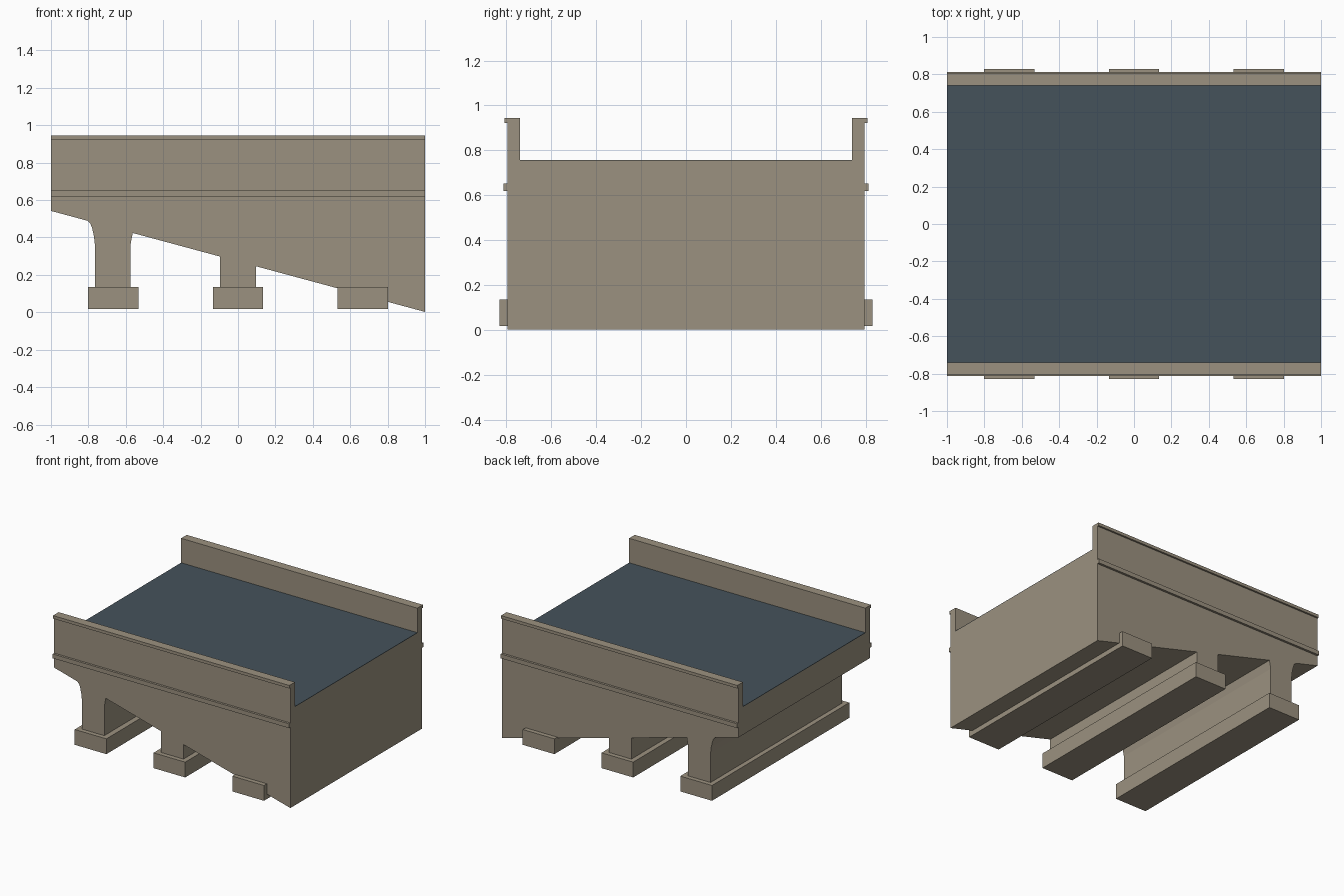
import bpy, bmesh

if "Cube" in bpy.data.objects:
    bpy.data.objects.remove(bpy.data.objects["Cube"])


def material(name, rgb):
    m = bpy.data.materials.new(name)
    m.diffuse_color = (*rgb, 1)
    m.use_nodes = True
    m.node_tree.nodes["Principled BSDF"].inputs["Base Color"].default_value = m.diffuse_color
    return m


stone = material("tan_stone", (0.33, 0.285, 0.215))
asphalt = material("blue_grey_asphalt", (0.06, 0.085, 0.105))


def extrude_profile(name, points, start, end, axis, mat):
    """Closed profile extruded along x (points are y,z) or y (points are x,z)."""
    bm = bmesh.new()

    def place(p, t):
        return (t, p[0], p[1]) if axis == "x" else (p[0], t, p[1])

    a = [bm.verts.new(place(p, start)) for p in points]
    b = [bm.verts.new(place(p, end)) for p in points]
    bm.faces.new(a)
    bm.faces.new(b)
    for i in range(len(points)):
        j = (i + 1) % len(points)
        bm.faces.new((a[i], a[j], b[j], b[i]))
    bmesh.ops.recalc_face_normals(bm, faces=bm.faces)
    mesh = bpy.data.meshes.new(name)
    bm.to_mesh(mesh)
    bm.free()
    mesh.materials.append(mat)
    obj = bpy.data.objects.new(name, mesh)
    bpy.context.collection.objects.link(obj)
    return obj


def rect(u0, u1, v0, v1):
    return [(u0, v0), (u1, v0), (u1, v1), (u0, v1)]


def soffit(x):
    """Height of the sloping underside."""
    return 0.272 - 0.27 * x


DECK = 0.755
FOOT_TOP = 0.135

# Main body with sloping underside and two pier walls, haunched at the tall one
body = [
    (-1, DECK), (-1, soffit(-1)), (-0.805, soffit(-0.805)),
    (-0.79, 0.475), (-0.78, 0.45), (-0.77, 0.405), (-0.765, 0.36),
    (-0.765, FOOT_TOP), (-0.575, FOOT_TOP), (-0.575, 0.36),
    (-0.563, soffit(-0.563)), (-0.095, soffit(-0.095)),
    (-0.095, FOOT_TOP), (0.095, FOOT_TOP), (0.095, soffit(0.095)),
    (1, 0.002), (1, DECK),
]
extrude_profile("bridge_body", body, -0.795, 0.795, "y", stone)

# Footings running across the full width
for i, x in enumerate((-0.667, 0, 0.667)):
    extrude_profile(f"footing_{i + 1}", rect(x - 0.134, x + 0.134, 0.018, FOOT_TOP),
                    -0.83, 0.83, "y", stone)

# Parapets with a coping lip, and a string course along each side
for side, s in (("front", -1), ("back", 1)):
    parapet = [(0.74, DECK), (0.74, 0.945), (0.808, 0.945),
               (0.808, 0.922), (0.795, 0.922), (0.795, DECK)]
    extrude_profile(f"{side}_parapet", [(s * y, z) for y, z in parapet], -1, 1, "x", stone)
    extrude_profile(f"{side}_string_course",
                    [(s * y, z) for y, z in rect(0.795, 0.812, 0.62, 0.653)], -1, 1, "x", stone)

# Road surface
extrude_profile("road_surface", rect(-0.74, 0.74, DECK - 0.001, DECK + 0.003), -1, 1, "x", asphalt)
